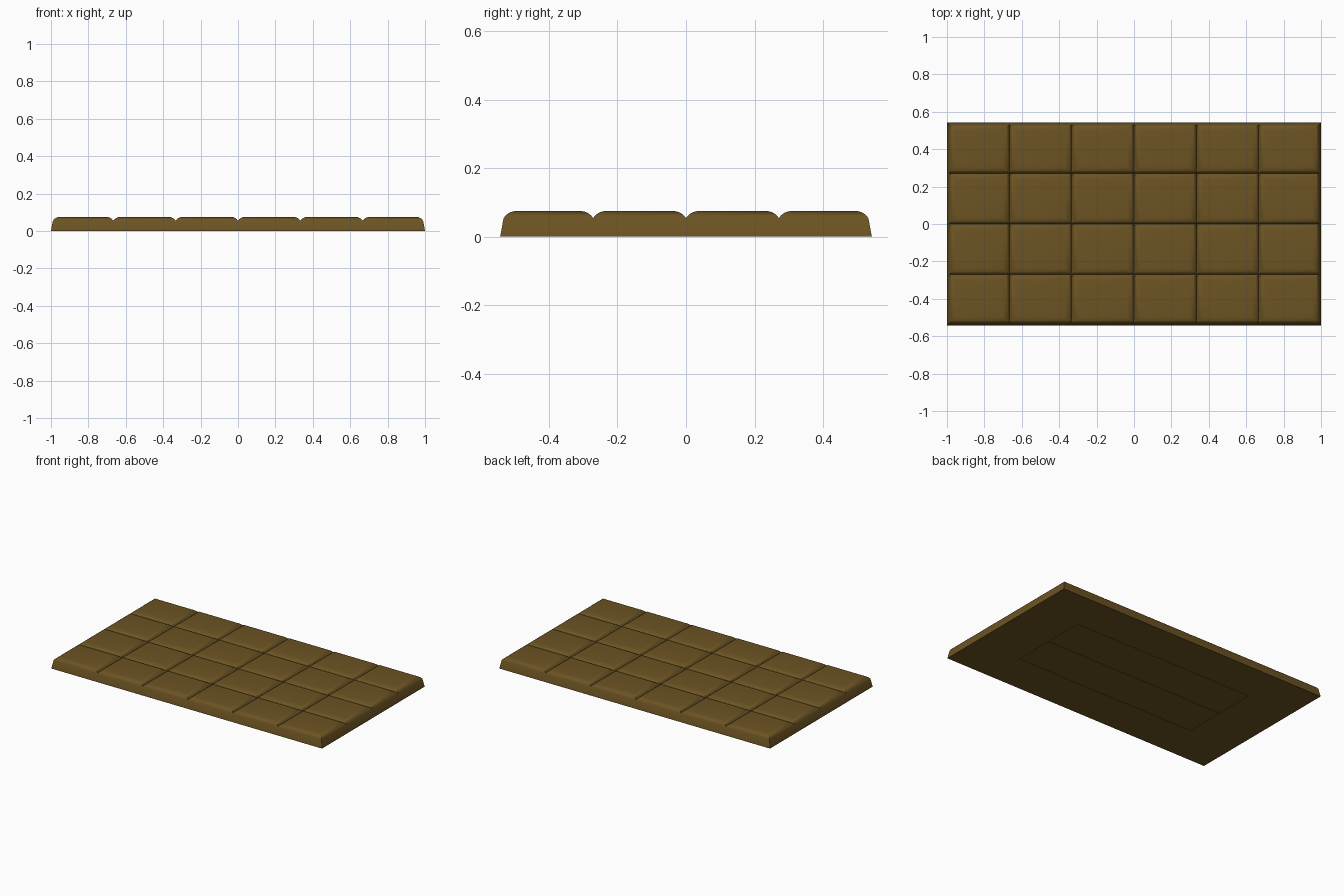
import bpy, bmesh, math

if "Cube" in bpy.data.objects:
    bpy.data.objects.remove(bpy.data.objects["Cube"])

NX, NY = 6, 4            # tiles along x and y
HX, HY = 1.0, 0.542      # half size at the base
FLARE = 0.010            # outer walls lean in by this much
# rounded shoulder of a tile: (inset from tile edge, height)
SHOULDER = [(0.0, 0.054), (0.006, 0.062), (0.015, 0.069), (0.026, 0.0735), (0.036, 0.075)]

chocolate = bpy.data.materials.new("chocolate")
chocolate.diffuse_color = (0.15, 0.088, 0.017, 1)
chocolate.use_nodes = True
chocolate.node_tree.nodes["Principled BSDF"].inputs["Base Color"].default_value = chocolate.diffuse_color


def stations(half, n):
    """Tile boundaries, with the outermost ones pulled in by the wall slope."""
    s = [-half + 2 * half * i / n for i in range(n + 1)]
    s[0] += FLARE
    s[-1] -= FLARE
    return s


def ring(bm, x0, x1, y0, y1, inset, z):
    a, b, c, d = x0 + inset, x1 - inset, y0 + inset, y1 - inset
    return [bm.verts.new(p) for p in ((a, c, z), (b, c, z), (b, d, z), (a, d, z))]


def bridge(bm, low, high):
    n = len(low)
    for i in range(n):
        j = (i + 1) % n
        bm.faces.new((low[i], low[j], high[j], high[i]))


bm = bmesh.new()
xs, ys = stations(HX, NX), stations(HY, NY)

# pillow-edged tiles
for i in range(NX):
    for j in range(NY):
        rings = [ring(bm, xs[i], xs[i + 1], ys[j], ys[j + 1], d, z) for d, z in SHOULDER]
        for low, high in zip(rings, rings[1:]):
            bridge(bm, low, high)
        bm.faces.new(rings[-1])

# sloping outer wall and flat underside
edge = [(x, ys[0]) for x in xs[:-1]] + [(xs[-1], y) for y in ys[:-1]]
edge += [(-x, -y) for x, y in edge]
upper = [bm.verts.new((x, y, SHOULDER[0][1])) for x, y in edge]
lower = []
for x, y in edge:
    bx = math.copysign(HX, x) if abs(x) > HX - 2 * FLARE else x
    by = math.copysign(HY, y) if abs(y) > HY - 2 * FLARE else y
    lower.append(bm.verts.new((bx, by, 0)))
bridge(bm, lower, upper)
bm.faces.new(lower[::-1])

bmesh.ops.remove_doubles(bm, verts=bm.verts, dist=1e-5)
bmesh.ops.recalc_face_normals(bm, faces=bm.faces)
mesh = bpy.data.meshes.new("chocolate_bar")
bm.to_mesh(mesh)
bm.free()
bar = bpy.data.objects.new("chocolate_bar", mesh)
bpy.context.collection.objects.link(bar)
mesh.materials.append(chocolate)

# hairline seams on the underside
X, Y, W, D = HX * 2 / 3, HY / 2, 0.002, 0.003
seams = [(0, y, 2 * X, W) for y in (-Y, 0, Y)] + [(x, 0, W, 2 * Y) for x in (-X, X)]
for cx, cy, sx, sy in seams:
    bpy.ops.mesh.primitive_cube_add(size=1, location=(cx, cy, 0))
    cutter = bpy.context.object
    cutter.name = "seam_cutter"
    cutter.scale = (sx, sy, 2 * D)
    cutter.hide_render = True
    mod = bar.modifiers.new("seam", 'BOOLEAN')
    mod.operation, mod.solver, mod.object = 'DIFFERENCE', 'EXACT', cutter
    bpy.context.view_layer.objects.active = bar
    bpy.ops.object.modifier_apply(modifier=mod.name)
    bpy.data.objects.remove(cutter)

# smooth shoulders, crisp grooves and base edge
bpy.ops.object.select_all(action='DESELECT')
bar.select_set(True)
bpy.context.view_layer.objects.active = bar
bpy.ops.object.shade_smooth_by_angle(angle=math.radians(45))
